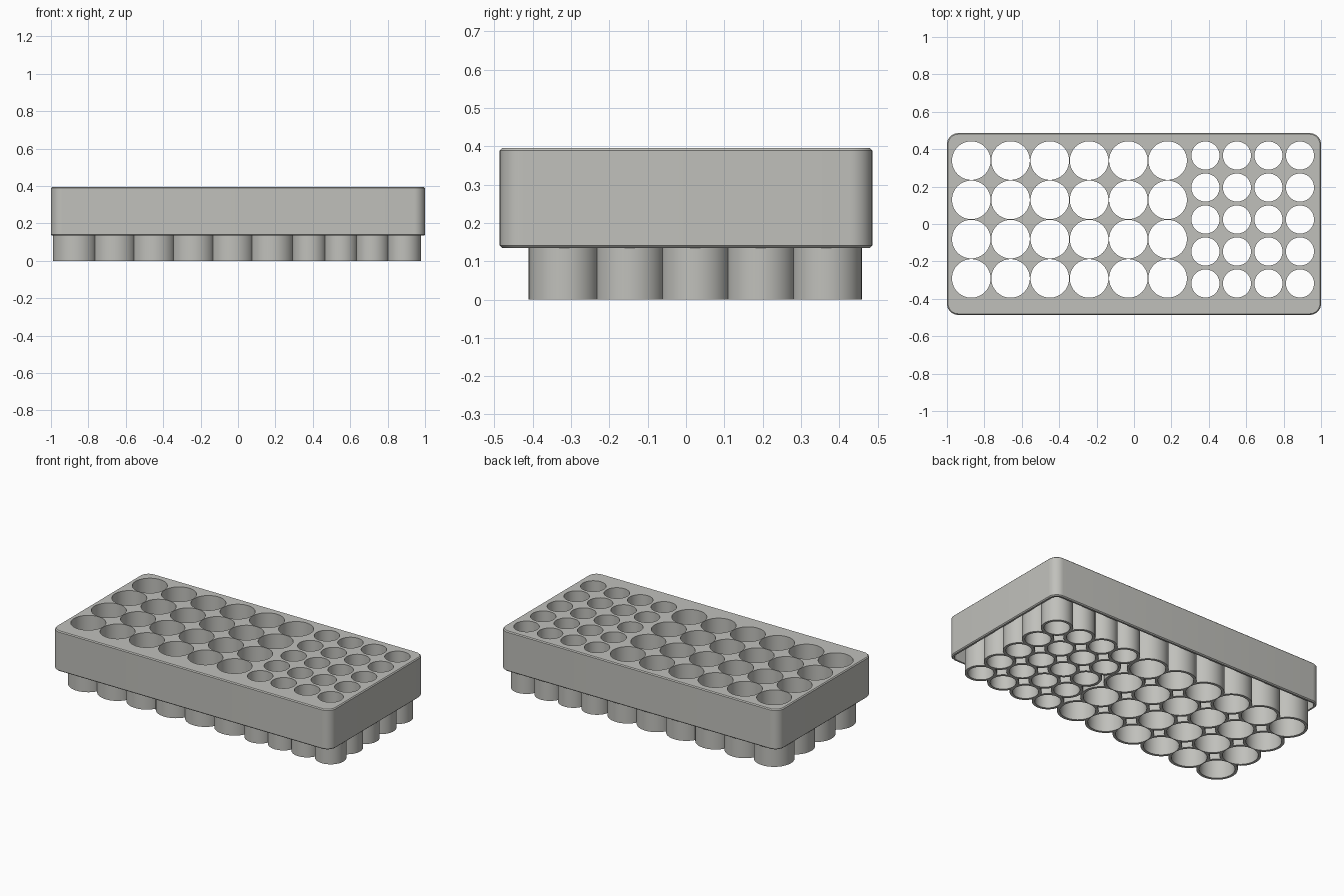
import bpy, bmesh, math

if "Cube" in bpy.data.objects:
    bpy.data.objects.remove(bpy.data.objects["Cube"])

Z0, Z1 = 0.135, 0.395      # skirt bottom and deck top
WALL, EDGE = 0.017, 0.006  # wall thickness and small edge bevel
HX, HY, CORNER = 1.0, 0.486, 0.06
SEG = 64
UNDER = Z1 - WALL

grey = bpy.data.materials.new("warm grey")
grey.diffuse_color = (0.53, 0.53, 0.50, 1)
grey.use_nodes = True
grey.node_tree.nodes["Principled BSDF"].inputs["Base Color"].default_value = grey.diffuse_color

# (x, y, hole radius) for the large and small wells
wells = [(-0.87 + 0.21 * i, 0.339 - 0.21 * j, 0.103) for i in range(6) for j in range(4)]
wells += [(0.382 + 0.1685 * i, 0.366 - 0.171 * j, 0.075) for i in range(4) for j in range(5)]


def finish(name, bm):
    mesh = bpy.data.meshes.new(name)
    bm.to_mesh(mesh)
    bm.free()
    mesh.materials.append(grey)
    obj = bpy.data.objects.new(name, mesh)
    bpy.context.collection.objects.link(obj)
    bpy.ops.object.select_all(action='DESELECT')
    bpy.context.view_layer.objects.active = obj
    obj.select_set(True)
    bpy.ops.object.shade_smooth_by_angle(angle=math.radians(30))


def rounded_loop(bm, inset, z):
    """Counter-clockwise rounded rectangle."""
    loop = []
    for k, (sx, sy) in enumerate([(1, 1), (-1, 1), (-1, -1), (1, -1)]):
        for s in range(9):
            a = math.pi / 2 * (k + s / 8)
            loop.append(bm.verts.new((sx * (HX - CORNER) + (CORNER - inset) * math.cos(a),
                                      sy * (HY - CORNER) + (CORNER - inset) * math.sin(a), z)))
    return loop


def circle(bm, x, y, radii, z):
    return [bm.verts.new((x + r * math.cos(2 * math.pi * i / SEG),
                          y + r * math.sin(2 * math.pi * i / SEG), z))
            for i, r in enumerate(radii)]


def band(bm, a, b, skip=()):
    n = len(a)
    for i in range(n):
        if i not in skip:
            bm.faces.new((a[i], a[(i + 1) % n], b[(i + 1) % n], b[i]))


def perforated(bm, outline, z, up):
    """Fill an outline with a hole left open at every well."""
    edges = []
    for loop in [outline] + [circle(bm, x, y, [r] * SEG, z) for x, y, r in wells]:
        for i, v in enumerate(loop):
            w = loop[(i + 1) % len(loop)]
            edges.append(bm.edges.get((v, w)) or bm.edges.new((v, w)))
    made = bmesh.ops.triangle_fill(bm, edges=edges, use_beauty=True, use_dissolve=False)["geom"]
    for f in made:
        if isinstance(f, bmesh.types.BMFace):
            f.normal_update()
            if (f.normal.z > 0) != up:
                f.normal_flip()


# Tray: skirt open underneath, with a perforated deck
bm = bmesh.new()
rings = [rounded_loop(bm, inset, z) for inset, z in
         [(WALL, UNDER), (WALL, Z0), (EDGE, Z0), (0, Z0 + EDGE), (0, Z1 - EDGE), (EDGE, Z1)]]
for a, b in zip(rings, rings[1:]):
    band(bm, a, b)
perforated(bm, rings[-1], Z1, True)
perforated(bm, rings[0], UNDER, False)
finish("tray", bm)

# Tubes: outer walls are trimmed where neighbouring tubes merge
bm = bmesh.new()
for x, y, r in wells:
    R = r + WALL
    outer = [R] * SEG
    for u, v, q in wells:
        d = math.hypot(u - x, v - y)
        Q = q + WALL
        if 0 < d < R + Q:
            reach = (d * d + R * R - Q * Q) / (2 * d)
            aim = math.atan2(v - y, u - x)
            for i in range(SEG):
                c = math.cos(2 * math.pi * i / SEG - aim)
                if c > 0:
                    outer[i] = min(outer[i], reach / c)
    outer = [max(o, r + 0.001) for o in outer]
    merged = [i for i in range(SEG) if outer[i] < R and outer[(i + 1) % SEG] < R]
    top_in, low_in = circle(bm, x, y, [r] * SEG, Z1), circle(bm, x, y, [r] * SEG, 0)
    low_out, top_out = circle(bm, x, y, outer, 0), circle(bm, x, y, outer, UNDER)
    band(bm, top_in, low_in)
    band(bm, low_in, low_out)
    band(bm, low_out, top_out, merged)
finish("tubes", bm)
